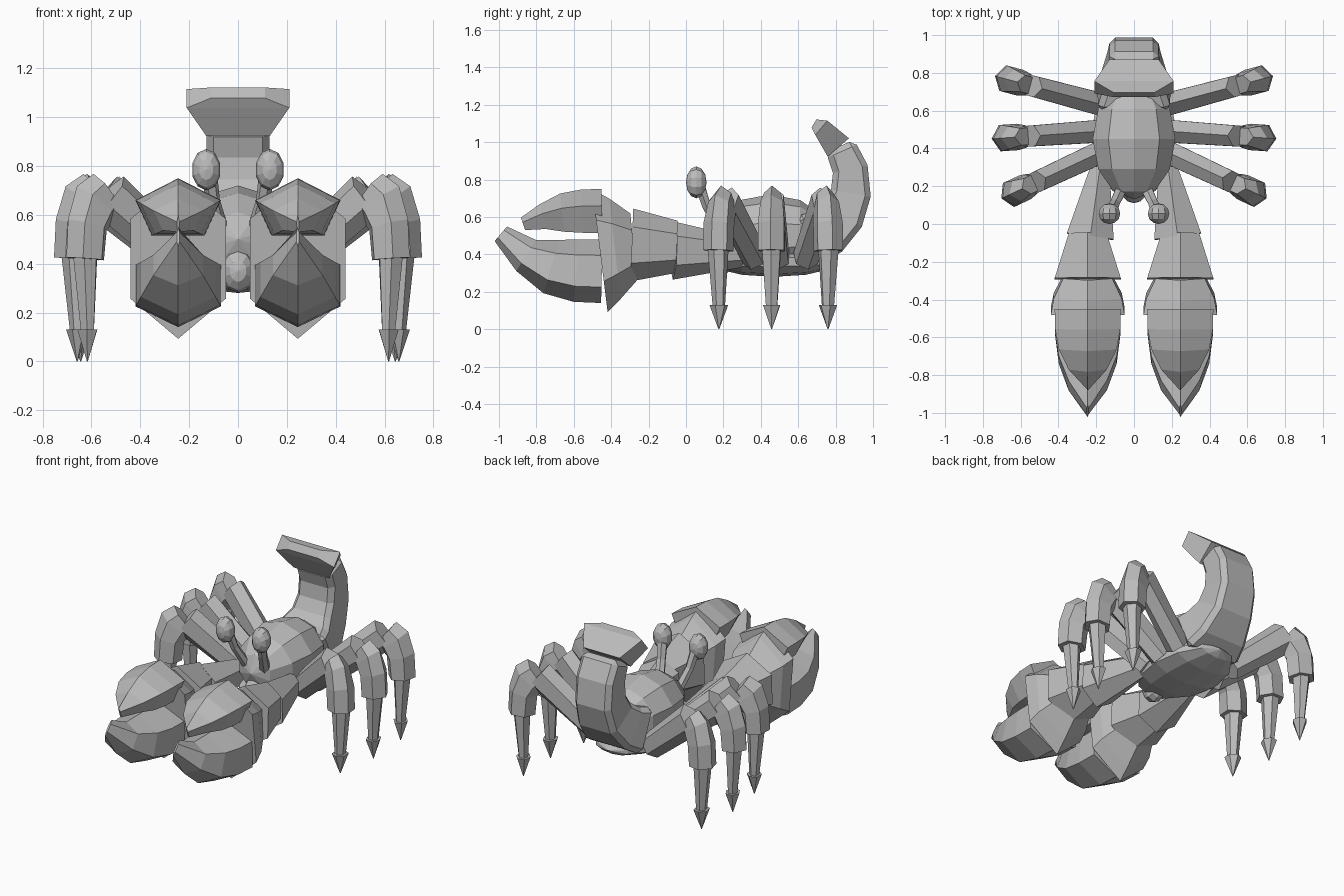
import bpy
import bmesh
from math import cos, pi, radians, sin
from mathutils import Matrix, Vector

old = bpy.data.objects.get("Cube")
if old:
    bpy.data.objects.remove(old, do_unlink=True)

grey = bpy.data.materials.new("shell_grey")
grey.use_nodes = True
grey.diffuse_color = (.5, .5, .5, 1)
shader = grey.node_tree.nodes["Principled BSDF"]
shader.inputs["Base Color"].default_value = grey.diffuse_color


def finish(name, bm, place, mirror):
    """Turn a bmesh into a flat shaded grey part, mirrored when it is paired."""
    bmesh.ops.transform(bm, matrix=place, verts=bm.verts)
    bmesh.ops.recalc_face_normals(bm, faces=bm.faces)
    mesh = bpy.data.meshes.new(name)
    bm.to_mesh(mesh)
    bm.free()
    mesh.materials.append(grey)
    part = bpy.data.objects.new(name, mesh)
    bpy.context.collection.objects.link(part)
    if mirror:
        part.modifiers.new("Mirror", 'MIRROR')
    return part


def ball(name, centre, radii, mirror=False):
    """Faceted ellipsoid with its poles at the front and back."""
    bm = bmesh.new()
    bmesh.ops.create_uvsphere(bm, u_segments=10, v_segments=6, radius=1)
    turn = Matrix.Rotation(pi / 2, 4, 'X')
    place = Matrix.Translation(centre) @ Matrix.Diagonal(radii).to_4x4() @ turn
    return finish(name, bm, place, mirror)


def sweep(name, sides, stations, place=Matrix(), mirror=True):
    """Skin polygons along a path of (y, z, half width, half height) stations."""
    shift = .5 if sides == 4 else 0
    turns = [2 * pi * (i + shift) / sides for i in range(sides)]
    shape = [(sin(turn), cos(turn)) for turn in turns]
    widest = max(u for u, v in shape)
    tallest = max(v for u, v in shape)
    points = [Vector((0, y, z)) for y, z, width, height in stations]
    steps = [(b - a).normalized() for a, b in zip(points, points[1:])]
    tangents = [a + b for a, b in zip(steps[:1] + steps, steps + steps[-1:])]
    upright = -1 if steps[0].y < 0 else 1
    bm = bmesh.new()
    rings = []
    for point, tangent, (y, z, width, height) in zip(points, tangents, stations):
        side = Vector((width / widest, 0, 0))
        up = Vector((0, -tangent.z, tangent.y)).normalized() * upright * height / tallest
        rings.append([bm.verts.new(point + side * u + up * v) for u, v in shape])
    for a, b in zip(rings, rings[1:]):
        for i in range(sides):
            bm.faces.new((a[i - 1], a[i], b[i], b[i - 1]))
    bm.faces.new(rings[0])
    bm.faces.new(rings[-1])
    return finish(name, bm, place, mirror)


def swing(x, y, degrees):
    """Placement of a limb rooted at x, y and turned about the vertical."""
    return Matrix.Translation((x, y, 0)) @ Matrix.Rotation(radians(degrees), 4, 'Z')


# Rounded body, the plate beneath it and the mouth
ball("body", (0, .45, .5), (.23, .32, .22))
ball("under_plate", (0, .47, .36), (.24, .34, .08))
ball("mouth", (0, .18, .37), (.07, .07, .09))


# Raised tail following an arc, its inner edge closing in on the outer edge
def on_arc(degrees, inner, outer, width):
    angle = radians(degrees)
    middle = (inner + outer) / 2
    y, z = .55 + middle * cos(angle), .75 + middle * sin(angle)
    return y, z, width, (outer - inner) / 2


rings = [on_arc(22 * i - 70, .15 + .025 * i, .44, max(.13, .2 - .03 * i)) for i in range(6)]
tail = sweep("tail", 4, rings, mirror=False)
bevel = tail.modifiers.new("Bevel", 'BEVEL')
bevel.width = .03
bevel.segments = 1
bevel.limit_method = 'ANGLE'
bevel.angle_limit = radians(50)

# Flared fan at the tip of the tail
fan = [on_arc(40, .27, .42, .13), on_arc(62, .32, .42, .21), on_arc(69, .35, .4, .11)]
sweep("tail_fan", 4, fan, mirror=False)

# Eyes on stalks
stalk = [(0, .5, .03, .03), (-.1, .66, .025, .025), (-.14, .77, .03, .03)]
sweep("eye_stalk", 6, stalk, swing(.06, .2, 25))
ball("eye", (.13, .055, .785), (.06, .055, .085), mirror=True)

# Walking legs, all alike and swung out from the body
thigh = [(0, .38, .06, .08), (.36, .68, .055, .1)]
shin = [(.37, .69, .045, .1), (.42, .65, .06, .11), (.46, .56, .07, .09), (.47, .42, .07, .085)]
foot = [(.47, .44, .05, .055), (.46, .13, .03, .03)]
toe = [(.46, .13, .045, .045), (.46, 0, .002, .002)]
for label, y, degrees in (("front", .37, -25), ("middle", .49, -4), ("rear", .64, 15)):
    root = swing(.2, y, degrees - 90)
    for name, stations in (("thigh", thigh), ("shin", shin), ("foot", foot), ("toe", toe)):
        sweep(label + "_" + name, 6, stations, root)

# Claw arms in flaring segments
claw = swing(.245, 0, 0)
sweep("arm_inner", 6, [(0, .41, .05, .08), (-.37, .42, .125, .155)], swing(.18, .3, 8))
sweep("arm_outer", 6, [(-.05, .44, .1, .14), (-.29, .45, .175, .195)], claw)
sweep("palm", 6, [(-.28, .44, .13, .18), (-.38, .43, .18, .27), (-.46, .42, .195, .33)], claw)


# Pincers, curving to a point
def pincer(name, sides, length, z, bend, height):
    stations = []
    for i in range(5):
        t = i / 4
        taper = 1 - t ** 3
        stations.append((-.45 - length * t, z + bend * t ** 3,
                         .175 * max(.03, taper), height * max(.3, taper)))
    sweep(name, sides, stations, claw)


pincer("upper_pincer", 5, .42, .62, -.06, .13)
pincer("lower_pincer", 6, .54, .31, .2, .17)
